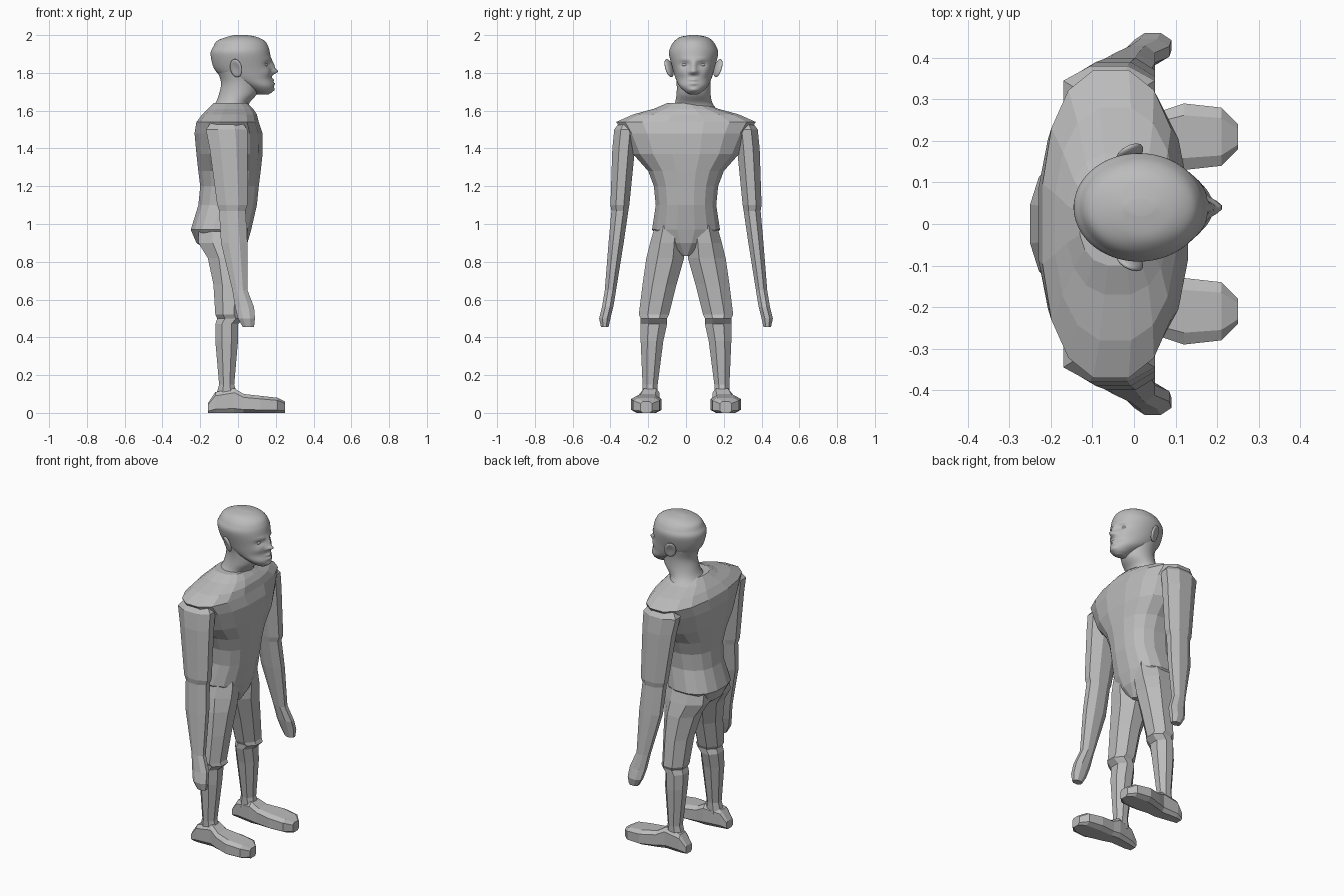
import bpy, bmesh, math
from mathutils import Euler, Matrix, Vector

if "Cube" in bpy.data.objects:
    bpy.data.objects.remove(bpy.data.objects["Cube"])

GREY = (.5, .5, .5, 1)
clay = bpy.data.materials.new("clay grey")
clay.use_nodes = True
clay.diffuse_color = GREY
clay.node_tree.nodes["Principled BSDF"].inputs["Base Color"].default_value = GREY
HEAD_OFFSET = .04


def finish(name, bm, smooth=False, mirror=False, offset=0):
    """Turn a bmesh into a grey object, optionally mirrored left to right."""
    bmesh.ops.recalc_face_normals(bm, faces=bm.faces[:])
    for face in bm.faces:
        face.smooth = smooth
    mesh = bpy.data.meshes.new(name)
    bm.to_mesh(mesh)
    bm.free()
    mesh.materials.append(clay)
    part = bpy.data.objects.new(name, mesh)
    bpy.context.collection.objects.link(part)
    part.location.y = offset
    if mirror:
        modifier = part.modifiers.new("Mirror", "MIRROR")
        modifier.use_axis = (False, True, False)
        modifier.use_mirror_merge = False


def signed_power(value, exponent):
    return math.copysign(abs(value) ** exponent, value)


def loft(rings, sides, power=2, upright=True):
    """Skin rings of (centre x, y, z, depth radius, width radius)."""
    bm = bmesh.new()
    loops = []
    flat = math.cos(math.pi / sides)
    for x, y, z, depth, width in rings:
        loop = []
        for i in range(sides):
            angle = math.tau * (i + .5) / sides
            a = depth * signed_power(math.cos(angle) / flat, 2 / power)
            b = width * signed_power(math.sin(angle) / flat, 2 / power)
            corner = (x + a, y + b, z) if upright else (x, y + b, z + a)
            loop.append(bm.verts.new(corner))
        loops.append(loop)
    for low, high in zip(loops, loops[1:]):
        for i in range(sides):
            bm.faces.new((low[i - 1], low[i], high[i], high[i - 1]))
    bm.faces.new(loops[0])
    bm.faces.new(loops[-1])
    return bm


def central(*profile):
    """Rings on the middle plane from (height, back, front, half width)."""
    return [((back + front) / 2, 0, z, (front - back) / 2, half)
            for z, back, front, half in profile]


def refine(rings, steps):
    """Round a coarse ring list with a Catmull-Rom spline."""
    result = []
    padded = [rings[0], *rings, rings[-1]]
    for group in zip(padded, padded[1:], padded[2:], padded[3:]):
        for step in range(steps):
            u = step / steps
            ring = []
            for before, start, end, after in zip(*group):
                leave, arrive = (end - before) / 2, (after - start) / 2
                ease = u * u * (3 - 2 * u)
                ring.append(start + (end - start) * ease
                            + leave * u * (1 - u) ** 2 - arrive * u * u * (1 - u))
            result.append(ring)
    return result + [rings[-1]]


# Torso from crotch to neck base, flaring into the shoulders
torso = central(
    (.83, -.12, .01, .02),
    (.9, -.22, .05, .12),
    (.97, -.25, .07, .18),
    (1.1, -.21, .1, .16),
    (1.2, -.2, .11, .17),
    (1.28, -.21, .12, .2),
    (1.37, -.22, .13, .28),
    (1.48, -.23, .13, .33),
    (1.54, -.22, .11, .37),
    (1.58, -.19, .1, .28),
    (1.61, -.16, .08, .17),
    (1.64, -.13, .05, .1))
finish("torso", loft(torso, sides=16, power=2.4))

# Arms with mitten hands, joint by joint
arm = {
    "shoulder": (-.06, .31, 1.54, .08, .04),
    "deltoid": (-.06, .32, 1.5, .11, .06),
    "upper arm": (-.05, .33, 1.4, .1, .06),
    "elbow": (-.03, .35, 1.1, .08, .05),
    "below elbow": (-.03, .35, 1.07, .07, .045),
    "forearm": (-.02, .37, .9, .07, .04),
    "wrist": (.01, .4, .65, .04, .03),
    "palm": (.035, .415, .56, .05, .03),
    "fingers": (.045, .43, .5, .045, .03),
    "fingertips": (.055, .43, .455, .03, .02),
}
finish("arms", loft(arm.values(), sides=8), mirror=True)

# Legs with a ridge at the knee
leg = {
    "waist": (-.06, .09, 1.06, .1, .05),
    "hip": (-.08, .09, .97, .13, .08),
    "buttock": (-.08, .1, .9, .13, .09),
    "upper thigh": (-.06, .11, .82, .1, .1),
    "thigh": (-.05, .14, .68, .08, .09),
    "above knee": (-.05, .17, .52, .07, .08),
    "knee": (-.04, .17, .5, .07, .07),
    "below knee": (-.06, .17, .47, .06, .07),
    "calf": (-.06, .18, .38, .06, .06),
    "ankle": (-.06, .19, .15, .04, .04),
    "heel": (-.06, .19, .08, .06, .04),
}
finish("legs", loft(leg.values(), sides=8), mirror=True)

# Feet run from heel to toe: position, instep height, centre, half width
foot = [(x, y, top / 2, top / 2, half) for x, top, y, half in (
    (-.16, .05, .2, .03),
    (-.12, .11, .2, .04),
    (-.02, .13, .19, .05),
    (.03, .1, .2, .06),
    (.12, .09, .21, .08),
    (.21, .08, .21, .07),
    (.25, .06, .21, .03))]
finish("feet", loft(foot, sides=8, power=4, upright=False), mirror=True)

# Neck spreading into the shoulders and leaning forward into the jaw
neck = central(
    (1.6, -.16, .05, .13),
    (1.64, -.12, .06, .1),
    (1.69, -.1, .1, .09),
    (1.75, -.09, .11, .09),
    (1.81, -.11, .11, .1))
finish("neck", loft(refine(neck, steps=6), sides=32), smooth=True, offset=HEAD_OFFSET)

# Head from chin to crown
skull = central(
    (1.685, .1, .16, .02),
    (1.7, .08, .18, .045),
    (1.73, .02, .19, .075),
    (1.77, -.07, .18, .095),
    (1.82, -.125, .18, .11),
    (1.9, -.145, .17, .13),
    (1.94, -.13, .16, .12),
    (1.97, -.11, .14, .1),
    (1.99, -.06, .1, .07),
    (2, -.02, .05, .02))
head = loft(refine(skull, steps=8), sides=64)


def relief(height, push, width, tall=.01, side=0):
    """Push the face out or in around a point on both sides."""
    for vert in head.verts:
        if vert.co.x > .08:
            across = (abs(vert.co.y) - side) / width
            up = (vert.co.z - height) / tall
            vert.co.x += push * math.exp(-across ** 2 - up ** 2)


# Nose, nostrils, eye sockets, brows, cheeks, lips and chin
relief(height=1.808, push=.03, width=.015, tall=.014)
relief(height=1.84, push=.02, width=.013, tall=.025)
relief(height=1.802, push=.01, width=.01, side=.016)
relief(height=1.845, push=-.015, width=.025, tall=.015, side=.045)
relief(height=1.87, push=.006, width=.03, side=.04)
relief(height=1.8, push=.006, width=.02, tall=.02, side=.065)
relief(height=1.763, push=.012, width=.02, tall=.007)
relief(height=1.743, push=.01, width=.02, tall=.007)
relief(height=1.71, push=.008, width=.025)
finish("head", head, smooth=True, offset=HEAD_OFFSET)


def ellipsoid_pair(name, centre, radii, lean=0, turn=0, hollow=0):
    """Mirrored ellipsoids, with an optional cup in the outer face."""
    bm = bmesh.new()
    bmesh.ops.create_uvsphere(bm, u_segments=24, v_segments=16, radius=1)
    for vert in bm.verts:
        if vert.co.y > 0:
            vert.co.y *= 1 - hollow * vert.co.y ** 2
    bm.transform(Matrix.Translation(Vector(centre))
                 @ Euler((lean, 0, turn)).to_matrix().to_4x4()
                 @ Matrix.Diagonal((*radii, 1)))
    finish(name, bm, smooth=True, mirror=True, offset=HEAD_OFFSET)


# Eyes and cupped ears
ellipsoid_pair("eyes", centre=(.137, .044, 1.843), radii=(.02, .02, .012))
ellipsoid_pair("ears", centre=(-.01, .13, 1.825), radii=(.035, .015, .05),
               lean=-.3, turn=.5, hollow=.8)
